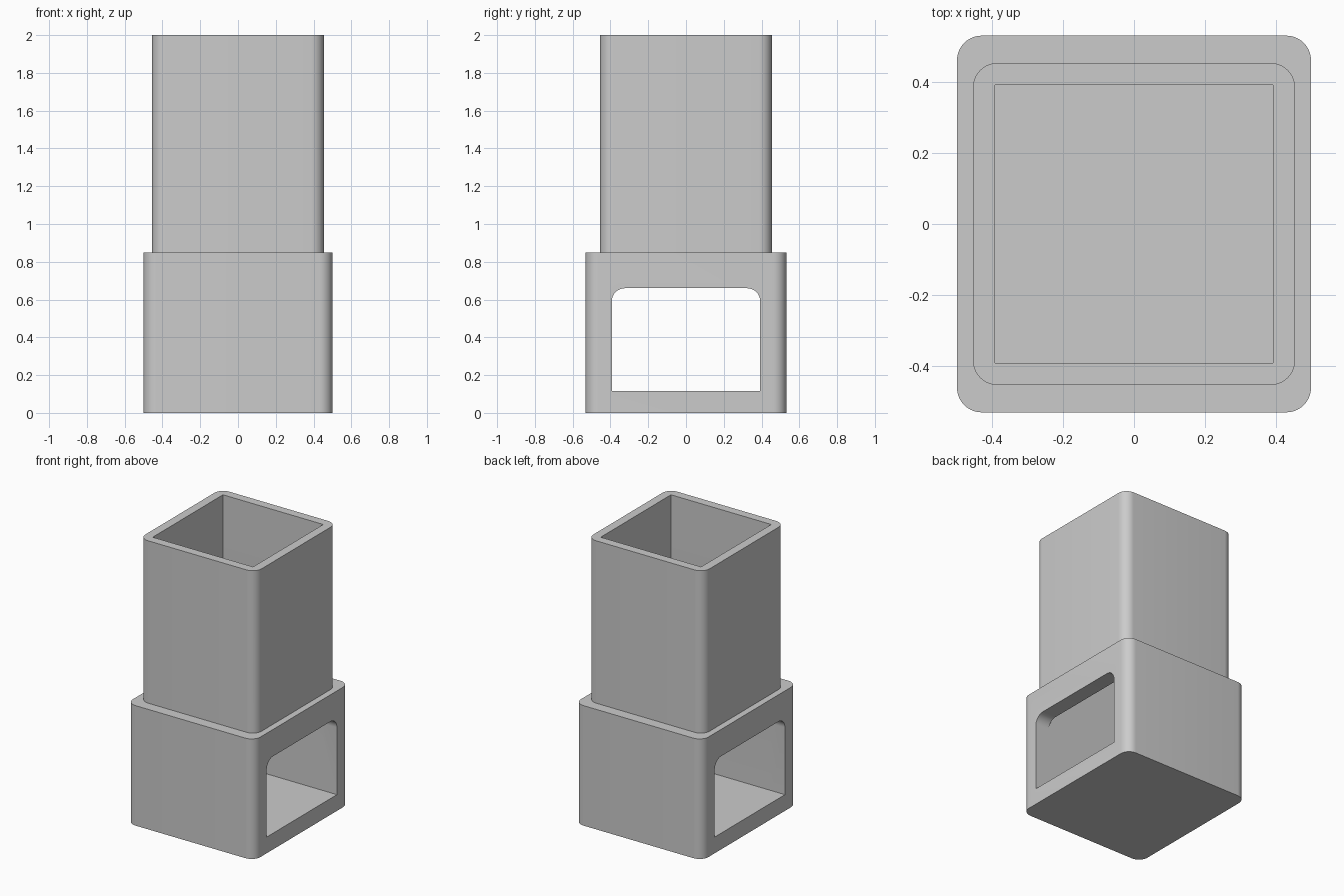
import bpy
import bmesh
from mathutils import Matrix, Vector

cube = bpy.data.objects.get("Cube")
if cube:
    bpy.data.objects.remove(cube, do_unlink=True)

grey = bpy.data.materials.new("light_grey")
grey.use_nodes = True
grey.diffuse_color = (0.6, 0.6, 0.6, 1)
grey.node_tree.nodes["Principled BSDF"].inputs["Base Color"].default_value = (0.6, 0.6, 0.6, 1)


def box(name, low, high, radius=0, rounded=None):
    """Box between two corners, rounding the edges picked by a rule."""
    low, high = Vector(low), Vector(high)
    bm = bmesh.new()
    bmesh.ops.create_cube(bm, size=1)
    size = high - low
    bmesh.ops.transform(bm, verts=bm.verts,
                        matrix=Matrix.Translation((low + high) / 2) @ Matrix.Diagonal((*size, 1)))
    if rounded:
        bmesh.ops.bevel(bm, geom=[e for e in bm.edges if rounded(e)], offset=radius,
                        segments=10, profile=0.5, affect='EDGES')
    mesh = bpy.data.meshes.new(name)
    bm.to_mesh(mesh)
    bm.free()
    mesh.materials.append(grey)
    obj = bpy.data.objects.new(name, mesh)
    bpy.context.collection.objects.link(obj)
    return obj


def edge_along(edge, axis):
    a, b = (v.co for v in edge.verts)
    return abs((a - b).normalized()[axis]) > 0.99


def upright(edge):
    return edge_along(edge, 2)


FLOOR, SHOULDER, TOP = 0.115, 0.85, 2.0
BORE = 0.393
WINDOW_TOP = 0.66


def window_top_edge(edge):
    return edge_along(edge, 0) and edge.verts[0].co.z > WINDOW_TOP - 0.01


# Solid parts: wide base and the narrower square tube rising from it
housing = box("housing", (-0.5, -0.532, 0), (0.5, 0.532, SHOULDER), 0.07, upright)
tube = box("tube_solid", (-0.455, -0.455, 0.4), (0.455, 0.455, TOP), 0.07, upright)

# Openings: square bore down to the floor, and a window through both sides
bore = box("bore_cutter", (-BORE, -BORE, FLOOR), (BORE, BORE, TOP + 0.2))
window = box("window_cutter", (-0.8, -BORE, FLOOR), (0.8, BORE, WINDOW_TOP),
             0.07, window_top_edge)

bpy.context.view_layer.objects.active = housing
for tool, operation in ((tube, 'UNION'), (bore, 'DIFFERENCE'), (window, 'DIFFERENCE')):
    mod = housing.modifiers.new(tool.name, 'BOOLEAN')
    mod.object = tool
    mod.operation = operation
    mod.solver = 'EXACT'
    bpy.ops.object.modifier_apply(modifier=mod.name)
    bpy.data.objects.remove(tool, do_unlink=True)

# Smooth rounded corners, crisp edges
bpy.ops.object.select_all(action='DESELECT')
housing.select_set(True)
bpy.ops.object.shade_smooth_by_angle(angle=0.52)
